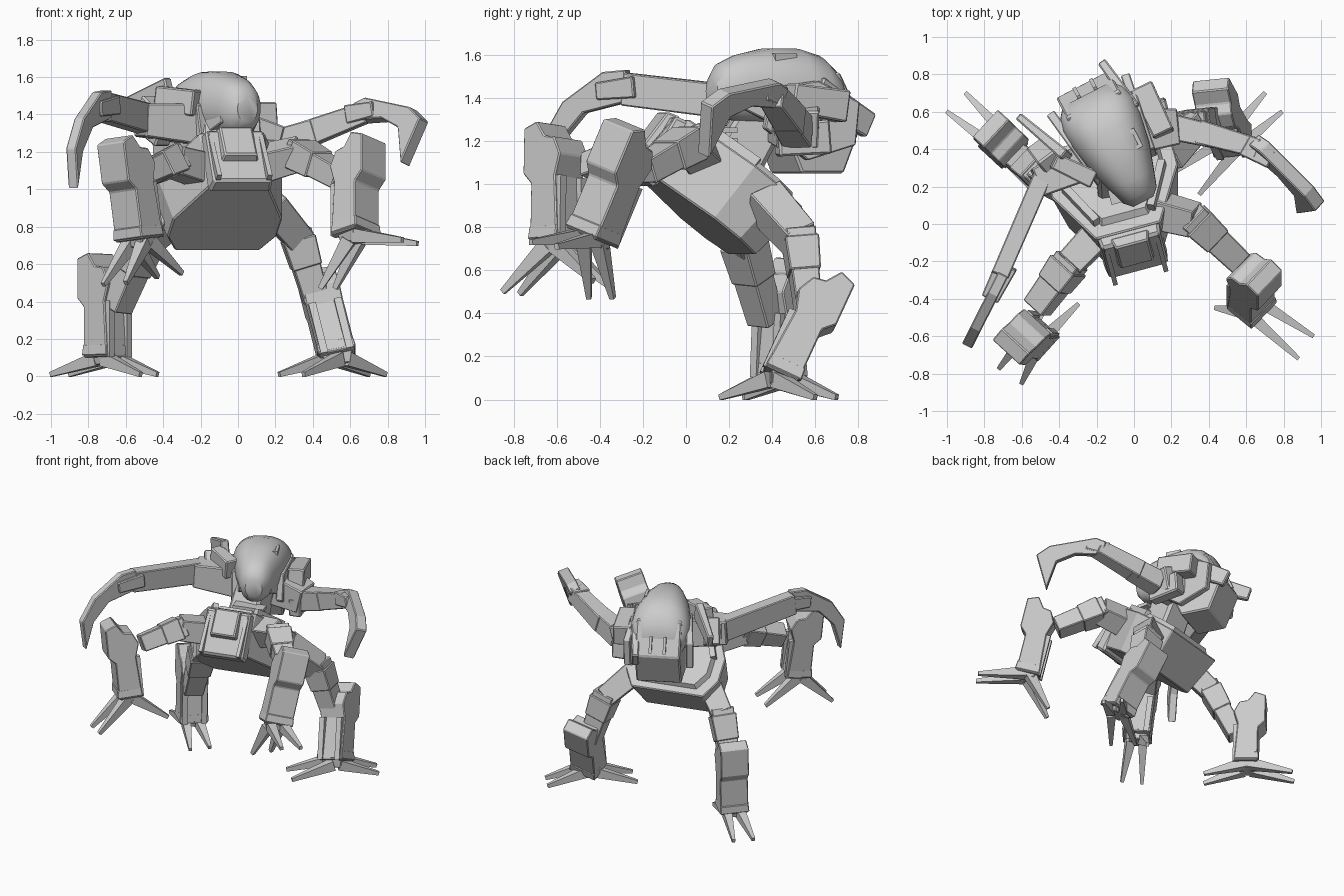
import bpy, bmesh, math
from mathutils import Vector

cube = bpy.data.objects.get("Cube")
if cube:
    bpy.data.objects.remove(cube, do_unlink=True)

grey = bpy.data.materials.new("plain grey")
grey.use_nodes = True
colour = (0.6, 0.6, 0.6, 1)
grey.diffuse_color = colour
grey.node_tree.nodes["Principled BSDF"].inputs["Base Color"].default_value = colour
Z = Vector((0, 0, 1))


def finish(bm, name, bevel=0.0):
    bmesh.ops.recalc_face_normals(bm, faces=bm.faces)
    mesh = bpy.data.meshes.new(name)
    bm.to_mesh(mesh)
    bm.free()
    mesh.materials.append(grey)
    ob = bpy.data.objects.new(name, mesh)
    bpy.context.collection.objects.link(ob)
    if bevel:
        mod = ob.modifiers.new("edge", "BEVEL")
        mod.width, mod.segments = bevel, 1
    return ob


def frame(forward, up_hint):
    """Axes: side, forward, up."""
    f = Vector(forward).normalized()
    s = f.cross(Vector(up_hint)).normalized()
    return s, f, s.cross(f)


def loft(bm, rings):
    """Skin closed rings of points and cap both ends."""
    rings = [[bm.verts.new(p) for p in ring] for ring in rings]
    bm.faces.new(rings[0])
    bm.faces.new(rings[-1])
    for a, b in zip(rings, rings[1:]):
        for i in range(len(a)):
            j = (i + 1) % len(a)
            bm.faces.new((a[i], a[j], b[j], b[i]))


def prism(name, origin, u, v, profile, width, bevel=0.0, shrink=1.0):
    """Profile in the u, v plane, thickened evenly across it."""
    bm = bmesh.new()
    o, u, v = Vector(origin), Vector(u), Vector(v)
    w = u.cross(v).normalized() * width / 2
    mid = sum((Vector(p) for p in profile), Vector((0, 0))) / len(profile)
    rings = []
    for side, k in ((-1, 1), (1, shrink)):
        pts = [mid + (Vector(p) - mid) * k for p in profile]
        rings.append([o + u * p.x + v * p.y + w * side for p in pts])
    loft(bm, rings)
    return finish(bm, name, bevel)


def beam(name, p, q, width, height, taper=1.0, bevel=0.0, up=(0, 0, 1)):
    """Straight bar between two points, narrowing towards the second."""
    p, q = Vector(p), Vector(q)
    s, f, n = frame(q - p, up)
    bm = bmesh.new()
    bmesh.ops.create_cube(bm, size=1)
    for v in bm.verts:
        k = taper if v.co.y > 0 else 1
        v.co = (p + q) / 2 + f * v.co.y * (q - p).length + (s * v.co.x * width + n * v.co.z * height) * k
    return finish(bm, name, bevel)


# Hull: pitched nose up and turned a little to its left
heading = Vector((0.26, -0.97, 0)).normalized()
pitch = math.radians(38)
side, nose, up = frame(heading * math.cos(pitch) + Z * math.sin(pitch), Z)
centre = Vector((-0.07, 0.11, 0.99))


def hull_at(x, y, z):
    return centre + side * x + nose * y + up * z


def mirrored(half):
    return half + [(-x, y) for x, y in reversed(half)]


prism("hull", centre, -side, nose, mirrored([(0.18, 0.31), (0.35, -0.04), (0.35, -0.22), (0.27, -0.36)]), 0.31, 0.008, 0.86)
prism("hull_deck", hull_at(0, 0, 0.17), side, nose,
      mirrored([(0.13, 0.24), (0.28, -0.06), (0.28, -0.2), (0.21, -0.31)]), 0.04, 0.0, 0.92)
beam("nose_block", hull_at(0, 0.25, -0.02), hull_at(0, 0.35, -0.03), 0.35, 0.35, 0.92, 0.015, up)
beam("nose_plate", hull_at(0, 0.33, 0.04), hull_at(0, 0.39, 0.04), 0.21, 0.22, 0.85, 0.008, up)
for sx in (-1, 1):
    beam("nose_rail", hull_at(sx * 0.14, 0.34, 0.12), hull_at(sx * 0.14, 0.36, -0.19), 0.025, 0.04, 1, 0, nose)
    beam("deck_rail", hull_at(sx * 0.15, 0.22, 0.18), hull_at(sx * 0.27, -0.06, 0.18), 0.04, 0.05, 1, 0, up)

# Neck and ribbed collar
beam("neck", (-0.08, 0.2, 1.05), (-0.1, 0.38, 1.36), 0.24, 0.24, 0.9, 0.02)
for i in range(3):
    c = Vector((-0.02, 0.17, 1.15 + i * 0.05))
    beam("collar_rib", c - Vector((0.11, 0.03, 0)), c + Vector((0.11, 0.03, 0)), 0.08, 0.025)

# Head: smooth dome, blunt and narrow in front, wide behind
axis = Vector((0.46, -0.89, 0)).normalized()
cross = Vector((-axis.y, axis.x, 0))
head = Vector((-0.11, 0.43, 1.38))
sections = [(0.35, 0.06, 1.36, 1.5), (0.31, 0.1, 1.31, 1.56), (0.22, 0.13, 1.29, 1.6), (0.08, 0.175, 1.27, 1.63),
            (-0.08, 0.205, 1.25, 1.63), (-0.18, 0.21, 1.23, 1.6), (-0.25, 0.19, 1.22, 1.54), (-0.3, 0.15, 1.22, 1.44)]
rings = []
for along, half, low, high in sections:
    ring = []
    for i in range(28):
        a = math.tau * i / 28
        x, z = math.cos(a), math.sin(a)
        x = math.copysign(abs(x) ** 0.8, x)
        point = head + axis * along + cross * x * half
        point.z = (low + high) / 2 + z * (high - low) / 2
        ring.append(point)
    rings.append(ring)
bm = bmesh.new()
loft(bm, rings)
dome = finish(bm, "head_dome")
bpy.context.view_layer.objects.active = dome
dome.select_set(True)
bpy.ops.object.shade_smooth_by_angle(angle=math.radians(40))
dome.select_set(False)

# Rear box, cheek armour and hatch
prism("rear_box", head, axis, Z,
      [(-0.24, 0.14), (-0.36, -0.09), (-0.26, -0.33), (-0.04, -0.33), (0.06, -0.1), (0, 0.1)], 0.32, 0.01)
for sx in (-1, 1):
    prism("cheek_plate", head + cross * sx * 0.18, axis - cross * sx * 0.15, Z,
          [(-0.3, 0.0), (-0.1, 0.1), (0.12, 0.07), (0.16, -0.12), (-0.05, -0.27), (-0.28, -0.2)], 0.05, 0.006)
    prism("temple_plate", head + cross * sx * 0.15, axis - cross * sx * 0.25, Z,
          [(0.05, 0.13), (0.22, 0.12), (0.26, -0.02), (0.1, -0.1), (0.02, 0.02)], 0.05, 0.006)
    beam("rear_hatch_rim", head - axis * 0.3 + cross * sx * 0.05 + Z * 0.04,
         head - axis * 0.35 + cross * sx * 0.05 - Z * 0.07, 0.02, 0.03, 1, 0, axis)
hatch = head + cross * 0.08 + axis * 0.03 + Z * 0.2
for a, b in ((axis, cross), (cross, axis)):
    for sx in (-1, 1):
        c = hatch + b * sx * 0.045
        beam("hatch_rim", c - a * 0.055, c + a * 0.055, 0.02, 0.05)

# Shoulder armour and raised fins
beam("right_shoulder", (-0.24, 0.34, 1.35), (-0.52, 0.22, 1.37), 0.2, 0.22, 0.8, 0.008)
beam("right_shoulder_cap", (-0.22, 0.24, 1.46), (-0.43, 0.34, 1.49), 0.1, 0.14, 0.9, 0.008)
beam("right_fin", (-0.36, 0.36, 1.53), (-0.61, 0.57, 1.43), 0.06, 0.14, 0.7, 0.008)
beam("right_shoulder_pod", (-0.5, 0.4, 1.42), (-0.38, 0.24, 1.3), 0.12, 0.2, 0.85, 0.01)
beam("left_shoulder", (0.02, 0.5, 1.3), (0.22, 0.52, 1.25), 0.24, 0.22, 0.8, 0.008)
beam("left_shoulder_cap", (0.04, 0.73, 1.36), (0.16, 0.48, 1.4), 0.13, 0.15, 0.9, 0.008)
beam("left_fin", (0.02, 0.6, 1.43), (-0.16, 0.85, 1.27), 0.06, 0.15, 0.8, 0.008)
beam("left_shoulder_pod", (0.12, 0.66, 1.22), (0.19, 0.42, 1.2), 0.1, 0.16, 0.9, 0.01)

# Scythe arms
prism("right_scythe", (-0.7, -0.27, 0), (-0.45, -0.89, 0), Z,
      [(0, 1.53), (0.12, 1.52), (0.33, 1.38), (0.43, 1.22), (0.4, 1.0), (0.34, 1.2), (0.22, 1.33), (0, 1.38)], 0.06, 0.006)
prism("left_scythe", (0.64, -0.2, 0), (0.74, -0.67, 0), (0, 0.45, 1),
      [(0, 1.45), (0.08, 1.48), (0.4, 1.43), (0.48, 1.37), (0.34, 1.13), (0.32, 1.32), (0.2, 1.37), (0, 1.36)], 0.08, 0.006)
beam("right_upper_arm", (-0.47, 0.3, 1.37), (-0.72, -0.28, 1.44), 0.1, 0.16, 0.95, 0.006)
beam("right_elbow", (-0.68, -0.22, 1.45), (-0.77, -0.4, 1.43), 0.12, 0.1, 0.8, 0.006)
beam("left_upper_arm", (0.2, 0.52, 1.24), (0.42, 0.47, 1.31), 0.14, 0.15, 0.9, 0.006)
beam("left_forearm", (0.36, 0.49, 1.29), (0.68, 0.4, 1.41), 0.13, 0.14, 0.8, 0.006)
beam("left_elbow", (0.6, 0.42, 1.4), (0.74, 0.34, 1.43), 0.12, 0.1, 0.8, 0.006)

# Legs: hip, mid joint, thigh end, ankle, knee top, outward direction, claw tips
legs = {
    "right_front": [(-0.18, -0.04, 1.1), (-0.35, -0.22, 1.15), (-0.52, -0.45, 1.07),
                    (-0.53, -0.6, 0.73), (-0.6, -0.59, 1.28), (-0.67, -0.73, 0),
                    (-0.6, -0.85, 0.5), (-0.72, -0.77, 0.49), (-0.3, -0.43, 0.55), (-0.43, -0.36, 0.53)],
    "left_front": [(0.1, 0.08, 1.13), (0.33, 0.02, 1.19), (0.56, -0.2, 1.06),
                   (0.63, -0.44, 0.75), (0.63, -0.22, 1.28), (0.72, -0.69, 0),
                   (0.88, -0.72, 0.73), (0.96, -0.6, 0.71), (0.44, -0.45, 0.47), (0.52, -0.34, 0.47)],
    "right_back": [(-0.3, 0.18, 0.92), (-0.5, 0.27, 0.72), (-0.65, 0.37, 0.36),
                   (-0.7, 0.43, 0.1), (-0.7, 0.45, 0.65), (-0.73, 0.68, 0),
                   (-1, 0.6, 0.01), (-0.9, 0.7, 0.01), (-0.43, 0.27, 0.01), (-0.52, 0.16, 0.01)],
    "left_back": [(0.16, 0.36, 0.93), (0.32, 0.53, 0.74), (0.42, 0.57, 0.4),
                  (0.53, 0.44, 0.1), (0.4, 0.68, 0.62), (-0.1, 0.97, 0),
                  (0.79, 0.6, 0.01), (0.7, 0.7, 0.01), (0.35, 0.16, 0.01), (0.22, 0.28, 0.01)],
}
shin = [(-0.09, 0), (0.08, 0), (0.08, 0.27), (0.13, 0.32), (0.13, 0.53), (0.05, 0.56), (0, 0.49),
        (-0.06, 0.48), (-0.1, 0.4), (-0.07, 0.3)]
for name, points in legs.items():
    hip, joint, end, ankle, knee, out = (Vector(p) for p in points[:6])
    beam(name + "_hip", hip, joint, 0.17, 0.17, 0.9, 0.006, out)
    beam(name + "_thigh", joint + (joint - end) * 0.12, end, 0.16, 0.14, 0.85, 0.006, out)
    beam(name + "_thigh_plate", joint, joint.lerp(end, 0.45), 0.18, 0.16, 0.9, 0.006, out)
    rise = (knee - ankle).normalized()
    o = (out - rise * out.dot(rise)).normalized()
    w = o.cross(rise)
    prism(name + "_shin", ankle, o, rise, shin, 0.2, 0.006)
    for sx in (-1, 1):
        foot = ankle + w * sx * 0.07 - o * 0.08
        beam(name + "_shin_rail", foot, foot + rise * 0.3, 0.04, 0.04, 1, 0, out)
    beam(name + "_ankle_band", ankle + rise * 0.01, ankle + rise * 0.07, 0.21, 0.18, 0.95, 0.005, out)
    # Foot core, then two pairs of claws, each pair nearly parallel
    beam(name + "_foot", ankle + rise * 0.03, ankle - Z * 0.04, 0.17, 0.13, 0.8, 0.005, out)
    tips = [Vector(p) for p in points[6:]]
    for first, second in (tips[:2], tips[2:]):
        middle = (first + second) / 2
        for tip in (first, second):
            root = ankle + (middle - ankle) * 0.08 + (tip - middle).normalized() * 0.045
            beam(name + "_claw", root, tip, 0.065, 0.075, 0.35)
